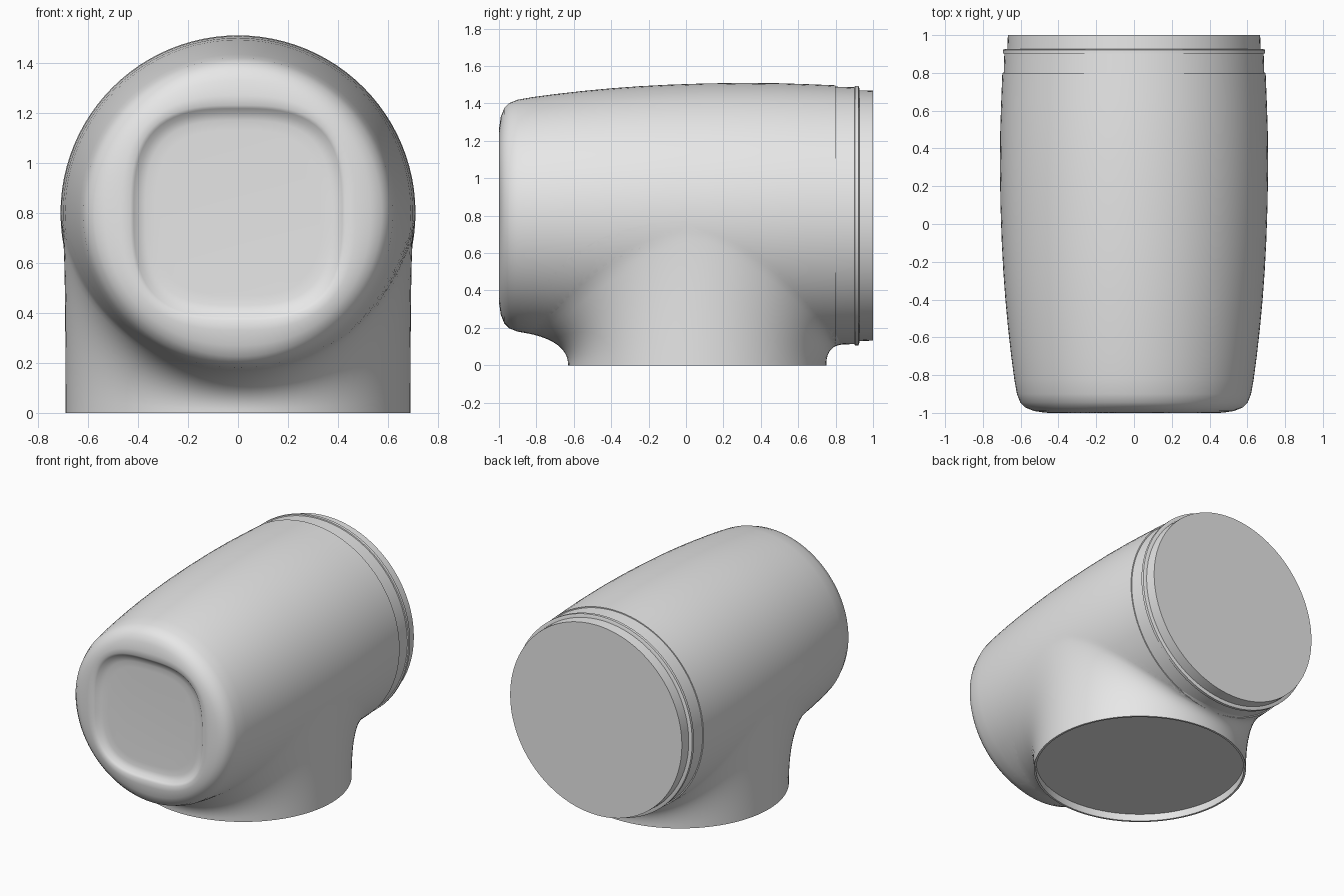
import bpy, bmesh
from math import sin, cos, asin, pi, hypot, radians
from mathutils import Vector

cube = bpy.data.objects.get("Cube")
if cube:
    bpy.data.objects.remove(cube, do_unlink=True)

SEG = 96
AXIS_Z = 0.80          # height of the barrel axis
NECK_R, NECK_Y = 0.69, 0.06

grey = bpy.data.materials.new("plain grey")
grey.use_nodes = True
grey.diffuse_color = (0.8, 0.8, 0.8, 1)
grey.node_tree.nodes["Principled BSDF"].inputs["Base Color"].default_value = (0.8, 0.8, 0.8, 1)


def loft(name, rings, cap_start=True, cap_end=True, angle=35):
    """Skin a list of equal-length closed rings."""
    bm = bmesh.new()
    loops = [[bm.verts.new(p) for p in ring] for ring in rings]
    for a, b in zip(loops, loops[1:]):
        for i in range(len(a)):
            j = (i + 1) % len(a)
            bm.faces.new((a[i], a[j], b[j], b[i]))
    if cap_start:
        bm.faces.new(loops[0][::-1])
    if cap_end:
        bm.faces.new(loops[-1])
    bmesh.ops.recalc_face_normals(bm, faces=bm.faces)
    mesh = bpy.data.meshes.new(name)
    bm.to_mesh(mesh)
    bm.free()
    mesh.materials.append(grey)
    obj = bpy.data.objects.new(name, mesh)
    bpy.context.collection.objects.link(obj)
    bpy.ops.object.select_all(action='DESELECT')
    obj.select_set(True)
    bpy.context.view_layer.objects.active = obj
    bpy.ops.object.shade_smooth_by_angle(angle=radians(angle))
    return obj


def section(y, r, n=2):
    """Superellipse ring across the barrel; n = 2 is a circle."""
    ring = []
    for i in range(SEG):
        t = 2 * pi * i / SEG
        k = r / (abs(cos(t)) ** n + abs(sin(t)) ** n) ** (1 / n)
        ring.append((k * cos(t), y, AXIS_Z + k * sin(t)))
    return ring


# Barrel: dished rounded-square front, bulging sides
front = [(-0.965, 0.33, 3), (-0.967, 0.37, 3), (-0.975, 0.40, 3),
         (-0.992, 0.417, 3), (-1.0, 0.43, 3), (-0.999, 0.47, 2.6),
         (-0.99, 0.53, 2.2), (-0.972, 0.575, 2), (-0.945, 0.602, 2)]
side = [(-0.90, 0.62), (-0.82, 0.634), (-0.70, 0.65), (-0.55, 0.667),
        (-0.40, 0.681), (-0.25, 0.692), (-0.10, 0.70), (0.10, 0.707),
        (0.30, 0.71), (0.50, 0.708), (0.65, 0.703), (0.80, 0.697)]
loft("barrel", [section(*s) for s in front] + [section(*s) for s in side])

# Rear collar, raised ring and end plug
loft("rear_collar", [section(0.79, 0.69), section(0.92, 0.686)])
loft("rear_ring", [section(0.90, 0.68), section(0.903, 0.694),
                   section(0.922, 0.694), section(0.927, 0.68)])
loft("rear_plug", [section(0.88, 0.672), section(1.0, 0.668)])


def barrel_radius(y):
    for (y0, r0), (y1, r1) in zip(side, side[1:]):
        if y <= y1:
            return r0 + (r1 - r0) * (y - y0) / (y1 - y0)
    return 0.69


def on_barrel(y, phi):
    """Point on the barrel, phi measured from straight down."""
    r = barrel_radius(y)
    return Vector((r * sin(phi), y, AXIS_Z - r * cos(phi)))


def neck_path(t, steps=16):
    """Curve from the base rim up into the barrel side."""
    x, y = NECK_R * cos(t), NECK_Y + NECK_R * sin(t)
    phi = asin(max(-1, min(1, x / barrel_radius(y))))
    meet = on_barrel(y, phi)
    reach, spread = (0.27, 0.42) if sin(t) < 0 else (0.08, 0.25)
    end = on_barrel(y + reach * sin(t), phi + spread * sin(2 * phi))
    base = Vector((x, y, 0))
    path = []
    for i in range(steps + 1):
        u = i / steps
        p = base * (1 - u) ** 2 + meet * 2 * u * (1 - u) + end * u * u
        # keep the blend just outside the barrel surface
        d = hypot(p.x, p.z - AXIS_Z)
        r = barrel_radius(p.y) + 0.002 * (1 - u)
        if d < r:
            p.x *= r / d
            p.z = AXIS_Z + (p.z - AXIS_Z) * r / d
        path.append(p)
    return path


# Neck: flared blend, thin rim and recessed floor
def flat_ring(r, z):
    return [(r * cos(2 * pi * i / SEG), NECK_Y + r * sin(2 * pi * i / SEG), z)
            for i in range(SEG)]


paths = [neck_path(2 * pi * i / SEG) for i in range(SEG)]
loft("neck", list(zip(*paths)), cap_start=False, cap_end=False, angle=60)
loft("base_rim", [flat_ring(0.676, 0.05), flat_ring(0.676, 0.0), flat_ring(NECK_R, 0.0)],
     cap_start=False, cap_end=False)
loft("base_floor", [flat_ring(0.676, 0.05), flat_ring(0.676, 0.06)])
